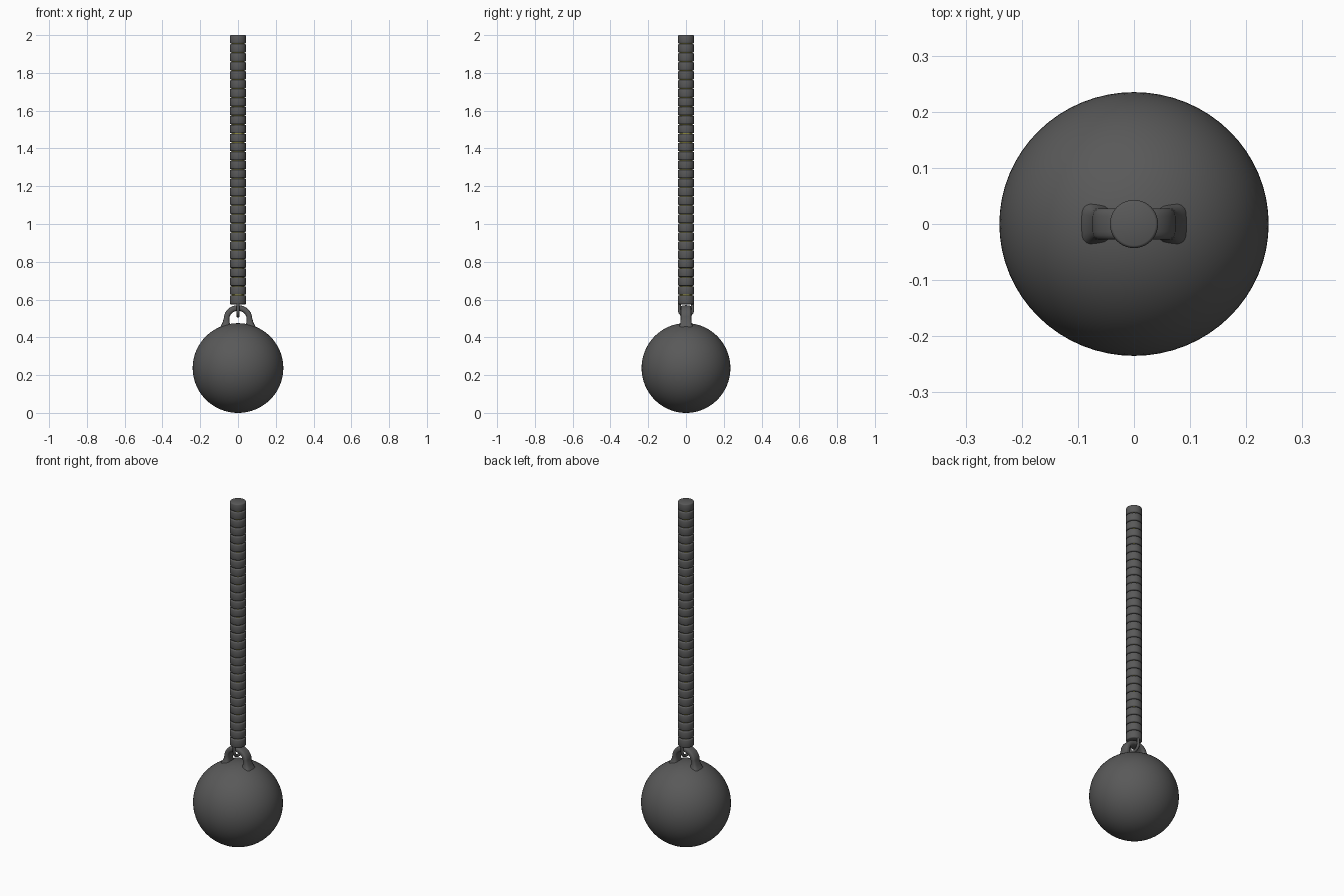
import bpy, bmesh, math
from mathutils import Vector

if "Cube" in bpy.data.objects:
    bpy.data.objects.remove(bpy.data.objects["Cube"])


def finish(name, bm, angle=40):
    bmesh.ops.recalc_face_normals(bm, faces=bm.faces)
    me = bpy.data.meshes.new(name)
    bm.to_mesh(me)
    bm.free()
    ob = bpy.data.objects.new(name, me)
    bpy.context.collection.objects.link(ob)
    bpy.context.view_layer.objects.active = ob
    ob.select_set(True)
    bpy.ops.object.shade_smooth_by_angle(angle=math.radians(angle))
    ob.select_set(False)
    return ob


def lathe(bm, profile, n=40):
    """Revolve (radius, z) points around the z axis, capping both ends."""
    rings = [[bm.verts.new((r * math.cos(2 * math.pi * i / n), r * math.sin(2 * math.pi * i / n), z))
              for i in range(n)] for r, z in profile]
    for a, b in zip(rings, rings[1:]):
        for i in range(n):
            bm.faces.new((a[i], a[(i + 1) % n], b[(i + 1) % n], b[i]))
    bm.faces.new(rings[0][::-1])
    bm.faces.new(rings[-1])


def sweep(bm, path, side, power=1.0, n=20):
    """Sweep a rounded section along a path of (point, half thickness, half depth)."""
    side = Vector(side)
    pts = [Vector(p[0]) for p in path]
    rings = []
    for i, (p, t, d) in enumerate(path):
        tan = (pts[min(i + 1, len(pts) - 1)] - pts[max(i - 1, 0)]).normalized()
        nor = tan.cross(side)
        ring = []
        for k in range(n):
            a = 2 * math.pi * k / n
            c, s = math.cos(a), math.sin(a)
            u = math.copysign(abs(c) ** power, c) * t
            v = math.copysign(abs(s) ** power, s) * d
            ring.append(bm.verts.new(pts[i] + nor * u + side * v))
        rings.append(ring)
    for a, b in zip(rings, rings[1:]):
        for k in range(n):
            bm.faces.new((a[k], a[(k + 1) % n], b[(k + 1) % n], b[k]))
    bm.faces.new(rings[0][::-1])
    bm.faces.new(rings[-1])


# heavy ball
bm = bmesh.new()
bmesh.ops.create_uvsphere(bm, u_segments=64, v_segments=40, radius=1)
bmesh.ops.scale(bm, vec=(0.24, 0.235, 0.2375), verts=bm.verts)
bmesh.ops.translate(bm, vec=(0, 0, 0.2375), verts=bm.verts)
finish("ball", bm)

# lug arch with flared feet blending into the ball
leg = [((0.066, 0, 0.445), 0.032, 0.042), ((0.064, 0, 0.464), 0.024, 0.034),
       ((0.062, 0, 0.48), 0.018, 0.029), ((0.061, 0, 0.495), 0.016, 0.028)]
arc = [((0.06 * math.cos(a), 0, 0.5 + 0.055 * math.sin(a)), 0.015, 0.028)
       for a in [math.pi * i / 20 for i in range(21)]]
other = [((-p[0], 0, p[2]), t, d) for p, t, d in reversed(leg)]
bm = bmesh.new()
sweep(bm, leg + arc + other, (0, 1, 0), power=0.6)
finish("lug", bm, 60)

# shackle hanging through the lug
R, Y = 0.008, 0.035
path = [((0, Y, 0.582), R, R)]
path += [((0, Y * math.cos(a), 0.545 - 0.032 * math.sin(a)), R, R)
         for a in [math.pi * i / 16 for i in range(17)]]
path += [((0, -Y, 0.582), R, R)]
bm = bmesh.new()
sweep(bm, path, (1, 0, 0), n=12)
finish("shackle", bm)

# cable sleeves stacked with thin gaps
COUNT, Z0 = 30, 0.575
step = (2.0 - Z0) / COUNT
gap, rad, b = 0.003, 0.043, 0.006
bm = bmesh.new()
for i in range(COUNT):
    lo = Z0 + i * step + (gap if i else 0)
    hi = Z0 + (i + 1) * step
    lathe(bm, [(rad - b * 0.8, lo), (rad - b * 0.25, lo + b * 0.3), (rad, lo + b),
               (rad, hi - b), (rad - b * 0.25, hi - b * 0.3), (rad - b * 0.8, hi)])
finish("cable_sleeves", bm, 50)

# yellow core seen in the gaps
bm = bmesh.new()
lathe(bm, [(0.034, Z0 + 0.01), (0.034, 1.99)], 32)
core = finish("cable_core", bm)
mat = bpy.data.materials.new("core_yellow")
mat.diffuse_color = (0.45, 0.42, 0.08, 1)
mat.use_nodes = True
mat.node_tree.nodes["Principled BSDF"].inputs["Base Color"].default_value = mat.diffuse_color
core.data.materials.append(mat)

# dark grey steel
steel = bpy.data.materials.new("dark_steel")
steel.diffuse_color = (0.1, 0.1, 0.1, 1)
steel.use_nodes = True
steel.node_tree.nodes["Principled BSDF"].inputs["Base Color"].default_value = steel.diffuse_color
for name in ("ball", "lug", "shackle", "cable_sleeves"):
    bpy.data.objects[name].data.materials.append(steel)
